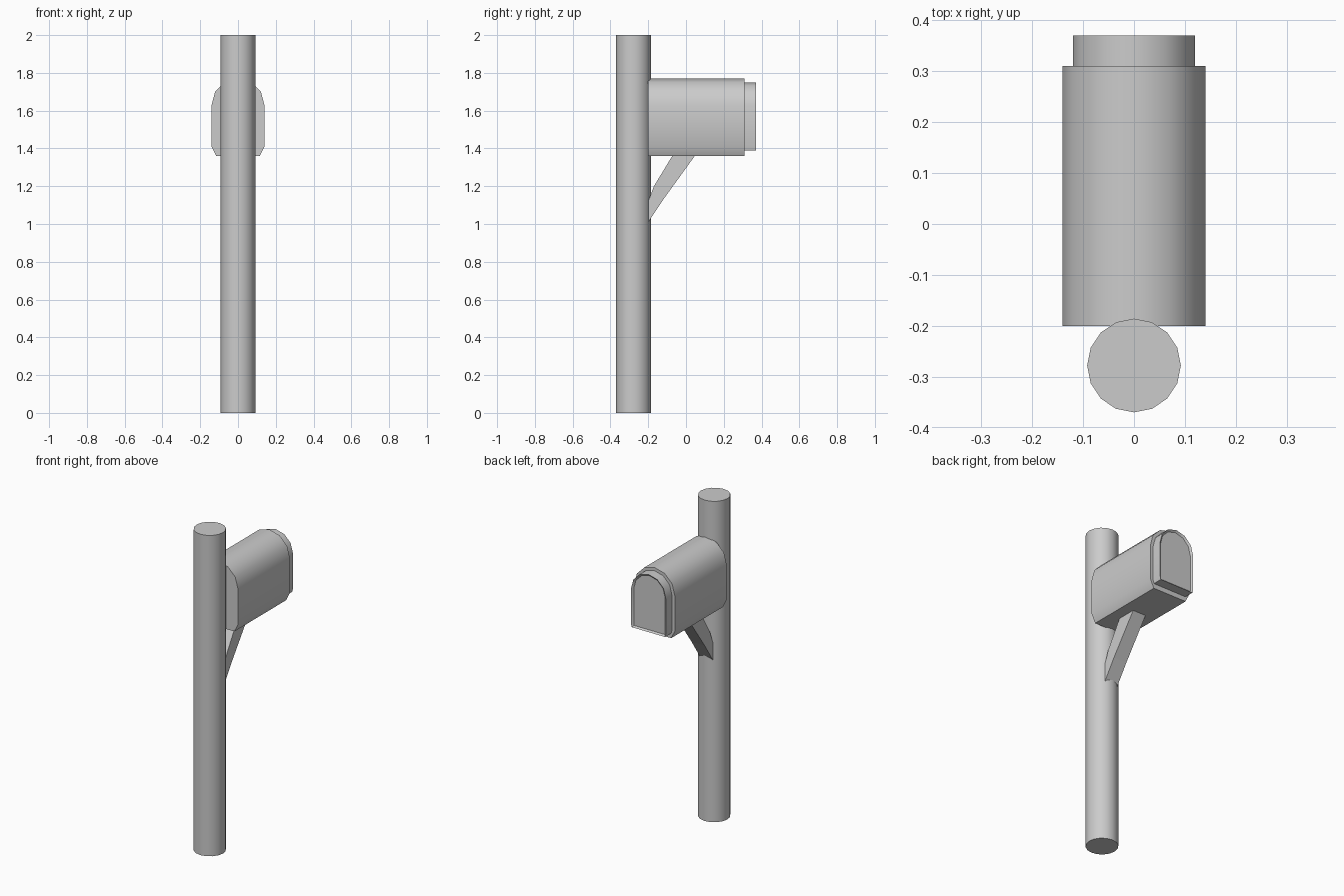
import bpy, bmesh, math

if "Cube" in bpy.data.objects:
    bpy.data.objects.remove(bpy.data.objects["Cube"])


def finish(name, bm, smooth=False):
    bmesh.ops.recalc_face_normals(bm, faces=bm.faces)
    mesh = bpy.data.meshes.new(name)
    bm.to_mesh(mesh)
    bm.free()
    ob = bpy.data.objects.new(name, mesh)
    bpy.context.collection.objects.link(ob)
    if smooth:
        bpy.ops.object.select_all(action='DESELECT')
        ob.select_set(True)
        bpy.context.view_layer.objects.active = ob
        bpy.ops.object.shade_smooth_by_angle(angle=math.radians(35))
    return ob


def loft(name, rings, smooth=False, inset=0.0, depth=0.0):
    """Skin matching rings, cap both ends, optionally inset the last cap."""
    bm = bmesh.new()
    loops = [[bm.verts.new(p) for p in ring] for ring in rings]
    n = len(rings[0])
    for a, b in zip(loops, loops[1:]):
        for i in range(n):
            j = (i + 1) % n
            bm.faces.new((a[i], a[j], b[j], b[i]))
    bm.faces.new(loops[0])
    cap = bm.faces.new(loops[-1])
    bmesh.ops.recalc_face_normals(bm, faces=bm.faces)
    if inset:
        bmesh.ops.inset_region(bm, faces=[cap], thickness=inset, depth=depth)
    return finish(name, bm, smooth)


def arch(y, r, zc, bottom, chamfer_x, chamfer_z):
    """Arched cross-section with a chamfered bottom, in the plane of y."""
    pts = [(-chamfer_x, y, bottom), (chamfer_x, y, bottom), (r, y, chamfer_z)]
    for i in range(7):
        a = math.pi * i / 6
        pts.append((r * math.cos(a), y, zc + r * math.sin(a)))
    pts.append((-r, y, chamfer_z))
    return pts


def circle(z, r, n=16, yc=-0.278):
    return [(r * math.cos(2 * math.pi * i / n), yc + r * math.sin(2 * math.pi * i / n), z)
            for i in range(n)]


# Tall round post
loft("post", [circle(0, 0.092), circle(2, 0.092)], smooth=True)

# Arched box, its rear edge touching the post
loft("box_body", [arch(y, 0.14, 1.63, 1.36, 0.115, 1.41) for y in (-0.20, -0.14, 0.31)],
     smooth=True)

# Narrower door at the far end, with a recessed panel
loft("door", [arch(y, 0.12, 1.63, 1.39, 0.115, 1.41) for y in (0.30, 0.37)],
     smooth=True, inset=0.012, depth=-0.01)

# Slanted support strut between post and box floor
side = [(-0.20, 1.01), (-0.12, 1.13), (0.05, 1.365), (-0.07, 1.365), (-0.17, 1.20), (-0.20, 1.12)]
loft("support_strut", [[(x, y, z) for y, z in side] for x in (-0.045, 0.045)])
